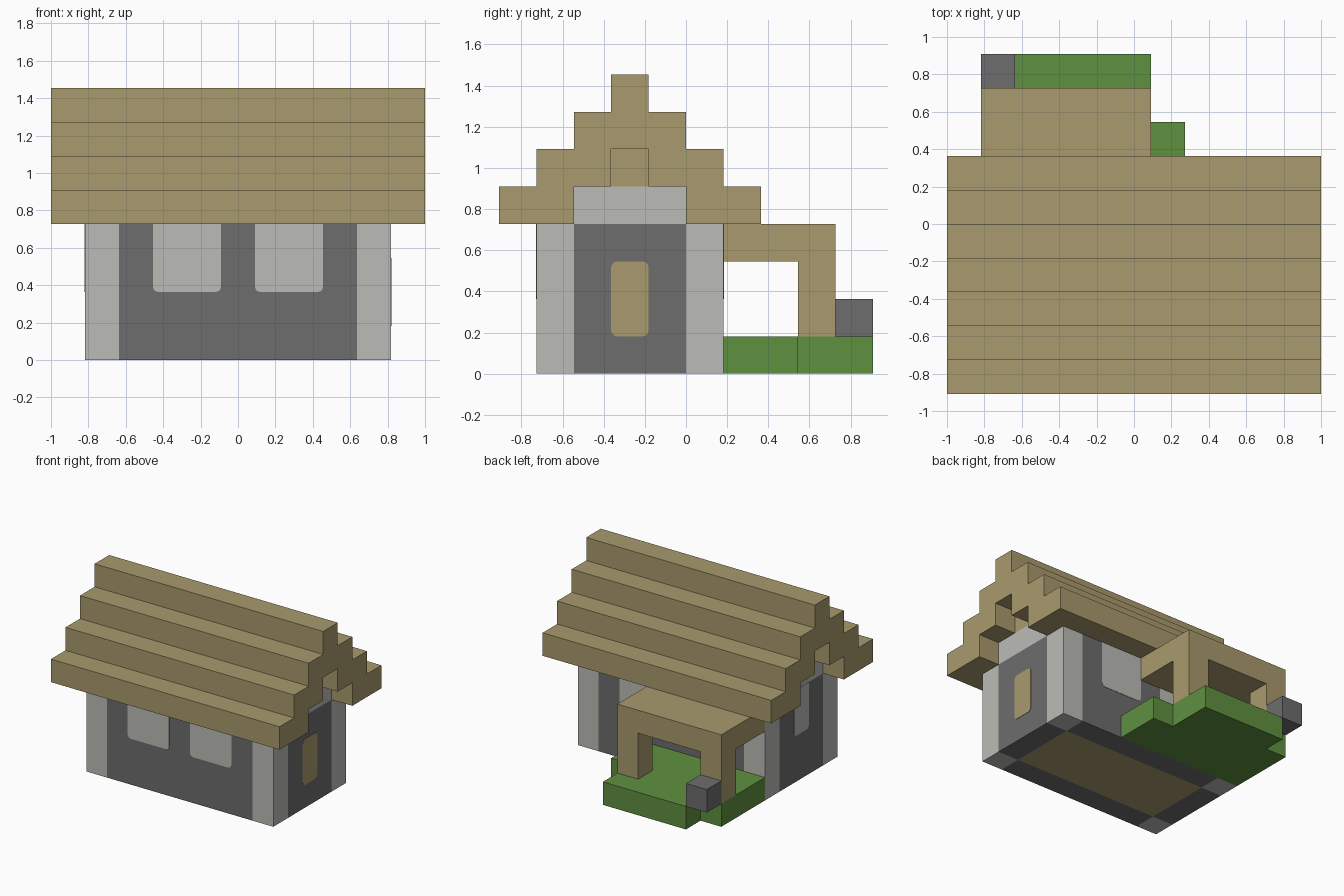
import bpy, bmesh, math
from mathutils import Vector

cube = bpy.data.objects.get("Cube")
if cube:
    bpy.data.objects.remove(cube, do_unlink=True)

U = 2 / 11  # size of one building block


def material(name, rgb):
    m = bpy.data.materials.new(name)
    m.use_nodes = True
    m.diffuse_color = (*rgb, 1)
    m.node_tree.nodes["Principled BSDF"].inputs["Base Color"].default_value = (*rgb, 1)
    return m


thatch = material("thatch_tan", (0.397, 0.328, 0.153))
stone = material("dark_stone", (0.153, 0.153, 0.153))
plaster = material("pale_plaster", (0.497, 0.503, 0.474))
grass = material("grass_green", (0.114, 0.279, 0.051))


def prism(name, outline, axis, lo, hi, mat):
    """Extrude a 2D outline (block units) along an axis from lo to hi."""
    def place(a, b, c):
        x, y, z = {"x": (c, a, b), "y": (a, c, b), "z": (a, b, c)}[axis]
        return Vector((x - 5.5, y - 5, z)) * U
    bm = bmesh.new()
    face = bm.faces.new([bm.verts.new(place(a, b, lo)) for a, b in outline])
    new = bmesh.ops.extrude_face_region(bm, geom=[face])["geom"]
    bmesh.ops.translate(bm, vec=place(0, 0, hi) - place(0, 0, lo),
                        verts=[v for v in new if isinstance(v, bmesh.types.BMVert)])
    bmesh.ops.recalc_face_normals(bm, faces=bm.faces)
    mesh = bpy.data.meshes.new(name)
    bm.to_mesh(mesh)
    bm.free()
    mesh.materials.append(mat)
    ob = bpy.data.objects.new(name, mesh)
    bpy.context.collection.objects.link(ob)
    return ob


def box(name, x, y, z, mat):
    rect = [(x[0], y[0]), (x[1], y[0]), (x[1], y[1]), (x[0], y[1])]
    return prism(name, rect, "z", z[0], z[1], mat)


def window(name, a, b, axis, plane, mat, round_top=False):
    """Thin pane on a wall plane with softened corners."""
    r, pts = 0.16, []
    corners = [(a[0], b[0], 1, 1, 180), (a[1], b[0], -1, 1, 270),
               (a[1], b[1], -1, -1, 0), (a[0], b[1], 1, -1, 90)]
    for cx, cz, sx, sz, start in corners:
        if sz < 0 and not round_top:
            pts.append((cx, cz))
            continue
        for step in range(4):
            t = math.radians(start + 30 * step)
            pts.append((cx + r * (sx + math.cos(t)), cz + r * (sz + math.sin(t))))
    prism(name, pts, axis, plane - 0.015, plane + 0.015, mat)


# Walls between plaster corner pillars
for side, y in (("front", 1), ("back", 5)):
    box(side + "_wall", (2, 9), (y, y + 1), (0, 4), stone)
    for hand, x in (("right", 1), ("left", 9)):
        box(f"{side}_{hand}_pillar", (x, x + 1), (y, y + 1), (0, 4), plaster)
for hand, x in (("right", 1), ("left", 9)):
    box(hand + "_wall", (x, x + 1), (2, 5), (0, 4), stone)
    box(hand + "_gable", (x, x + 1), (2, 5), (4, 5), plaster)
    box(hand + "_gable_peak", (x, x + 1), (3, 4), (5, 6), thatch)
box("floor", (2, 9), (2, 5), (0, 1), thatch)

# Window panes
for side, y in (("front", 1), ("back", 6)):
    for hand, x in (("right", 3), ("left", 6)):
        window(f"{side}_{hand}_window", (x, x + 2), (2, 4), "y", y, plaster)
window("right_window", (3, 4), (2, 4), "x", 1, plaster)
window("left_shutter", (3, 4), (1, 3), "x", 10, thatch, round_top=True)

# Stepped roof: half of the profile, mirrored about the ridge
half = [(0, 4), (2, 4), (2, 5), (3, 5), (3, 6)]
upper = [(3, 8), (3, 7), (2, 7), (2, 6), (1, 6), (1, 5), (0, 5)]
mirror = [(7 - y, z) for y, z in reversed(half)]
mirror_up = [(7 - y, z) for y, z in reversed(upper)]
prism("stepped_roof", half + mirror + mirror_up + upper, "x", 0, 11, thatch)

# Back porch
box("porch_roof", (1, 6), (6, 9), (3, 4), thatch)
for hand, x in (("right", 1), ("left", 5)):
    box(hand + "_porch_post", (x, x + 1), (8, 9), (1, 3), thatch)
lawn = [(1, 6), (7, 6), (7, 8), (6, 8), (6, 10), (2, 10), (2, 9), (1, 9)]
prism("lawn", lawn, "z", 0, 1, grass)
box("stone_block", (1, 2), (9, 10), (1, 2), stone)
